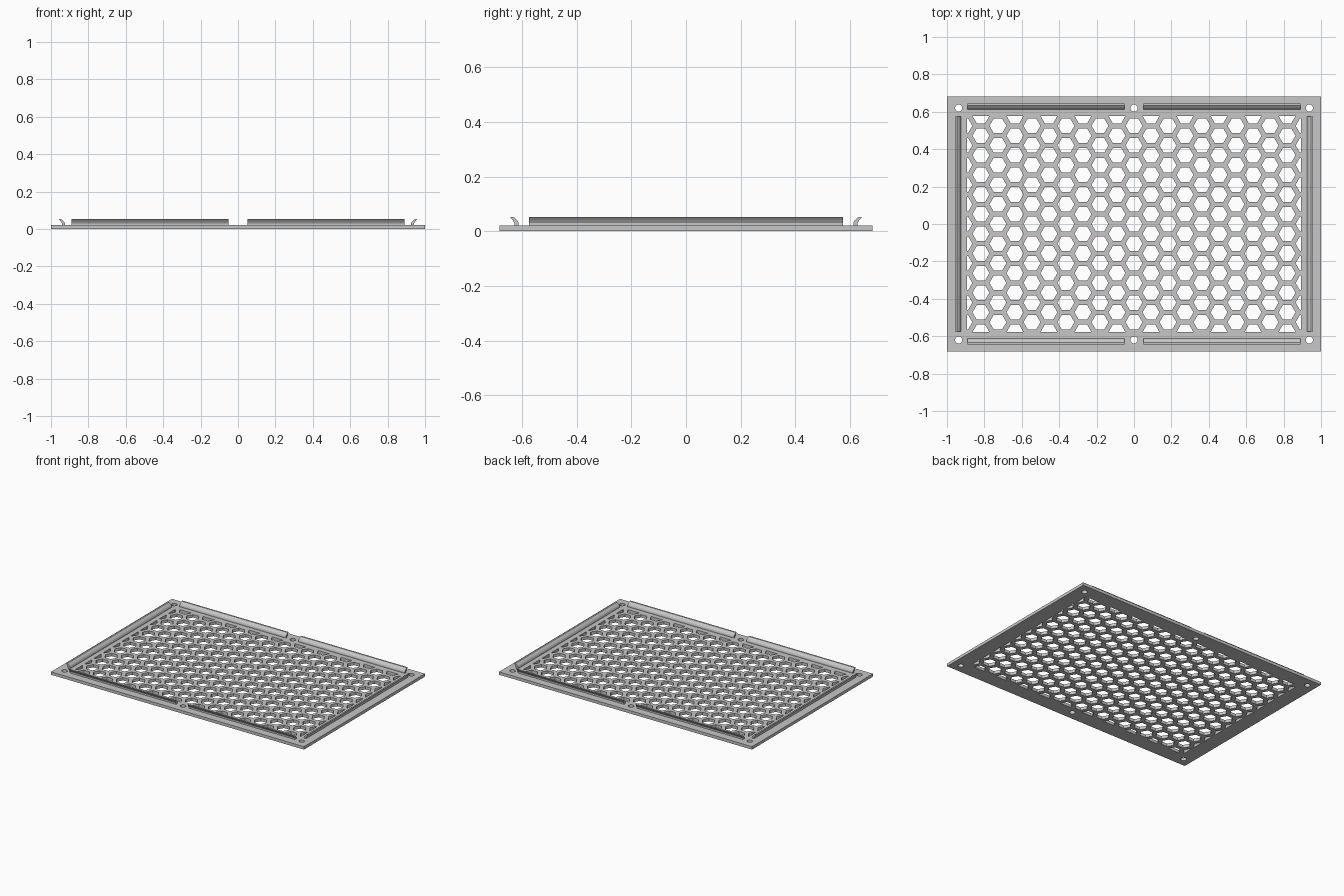
import bpy, bmesh, math
from mathutils import Matrix, Vector

if "Cube" in bpy.data.objects:
    bpy.data.objects.remove(bpy.data.objects["Cube"])

LENGTH, WIDTH, THICK = 2.0, 1.365, 0.021
OPEN_X, OPEN_Y = 0.892, 0.578      # half size of the vented area
PITCH, WEB = 0.105, 0.027          # honeycomb spacing and wall width
COLOUR = (0.57, 0.57, 0.57, 1)

grey = bpy.data.materials.new("plain grey")
grey.use_nodes = True
grey.diffuse_color = COLOUR
grey.node_tree.nodes["Principled BSDF"].inputs["Base Color"].default_value = COLOUR


def finish(name, bm):
    bmesh.ops.recalc_face_normals(bm, faces=bm.faces)
    mesh = bpy.data.meshes.new(name)
    bm.to_mesh(mesh)
    bm.free()
    mesh.materials.append(grey)
    obj = bpy.data.objects.new(name, mesh)
    bpy.context.collection.objects.link(obj)
    return obj


def box(name, sx, sy, z0, z1):
    bm = bmesh.new()
    bmesh.ops.create_cube(bm, size=1, matrix=Matrix.Translation((0, 0, (z0 + z1) / 2))
                          @ Matrix.Diagonal((sx, sy, z1 - z0, 1)))
    return finish(name, bm)


def add_prism(bm, x, y, radius, sides):
    """Upright prism with a corner on its own x axis."""
    rings = [[bm.verts.new((x + radius * math.cos(math.tau * i / sides),
                            y + radius * math.sin(math.tau * i / sides), z))
              for i in range(sides)] for z in (-0.1, 0.1)]
    for ring in rings:
        bm.faces.new(ring)
    for i in range(sides):
        j = (i + 1) % sides
        bm.faces.new((rings[0][i], rings[0][j], rings[1][j], rings[1][i]))


def boolean(obj, cutter, operation):
    mod = obj.modifiers.new("cut", 'BOOLEAN')
    mod.operation, mod.object, mod.solver = operation, cutter, 'MANIFOLD'
    bpy.context.view_layer.objects.active = obj
    bpy.ops.object.modifier_apply(modifier=mod.name)
    bpy.data.objects.remove(cutter)


# Honeycomb cutter, pointed left and right, trimmed to the vented area
bm = bmesh.new()
radius = (PITCH - WEB) / math.sqrt(3)
step = PITCH * math.sqrt(3) / 2
for col in range(-10, 11):
    for row in range(-6, 7):
        y = row * PITCH + (PITCH / 2 if col % 2 else 0)
        if abs(y) < OPEN_Y + 0.02:
            add_prism(bm, col * step, y, radius, 6)
vents = finish("vent_cutter", bm)
boolean(vents, box("vent_limit", 2 * OPEN_X, 2 * OPEN_Y, -0.09, 0.09), 'INTERSECT')

# Screw hole cutter
bm = bmesh.new()
for x in (-0.9375, 0, 0.9375):
    for y in (-0.62, 0.62):
        add_prism(bm, x, y, 0.019, 32)
holes = finish("hole_cutter", bm)

# Flat vented plate
plate = box("vent_plate", LENGTH, WIDTH, 0, THICK)
boolean(plate, vents, 'DIFFERENCE')
boolean(plate, holes, 'DIFFERENCE')

# Slanted clip profile: outward distance and height
HOOK = [(0, THICK), (0, 0.030), (0.003, 0.037), (0.010, 0.045), (0.021, 0.053),
        (0.032, 0.053), (0.022, 0.041), (0.015, 0.030), (0.015, THICK)]


def clip(name, angle, offset, start, end):
    """Extrude the hook along one edge; angle turns outward from +x."""
    bm = bmesh.new()
    face = bm.faces.new([bm.verts.new((offset + o, start, z)) for o, z in HOOK])
    ext = bmesh.ops.extrude_face_region(bm, geom=[face], use_keep_orig=True)
    moved = [g for g in ext["geom"] if isinstance(g, bmesh.types.BMVert)]
    bmesh.ops.translate(bm, verts=moved, vec=Vector((0, end - start, 0)))
    bmesh.ops.rotate(bm, verts=bm.verts, matrix=Matrix.Rotation(angle, 3, 'Z'))
    finish(name, bm)


# One long clip on each short side, two clips on each long side
clip("left_clip", 0, 0.926, -0.575, 0.575)
clip("right_clip", math.pi, 0.926, -0.575, 0.575)
for side, angle in (("back", math.pi / 2), ("front", -math.pi / 2)):
    for label, a, b in (("a", -0.89, -0.05), ("b", 0.05, 0.89)):
        clip(f"{side}_clip_{label}", angle, 0.612, a, b)
